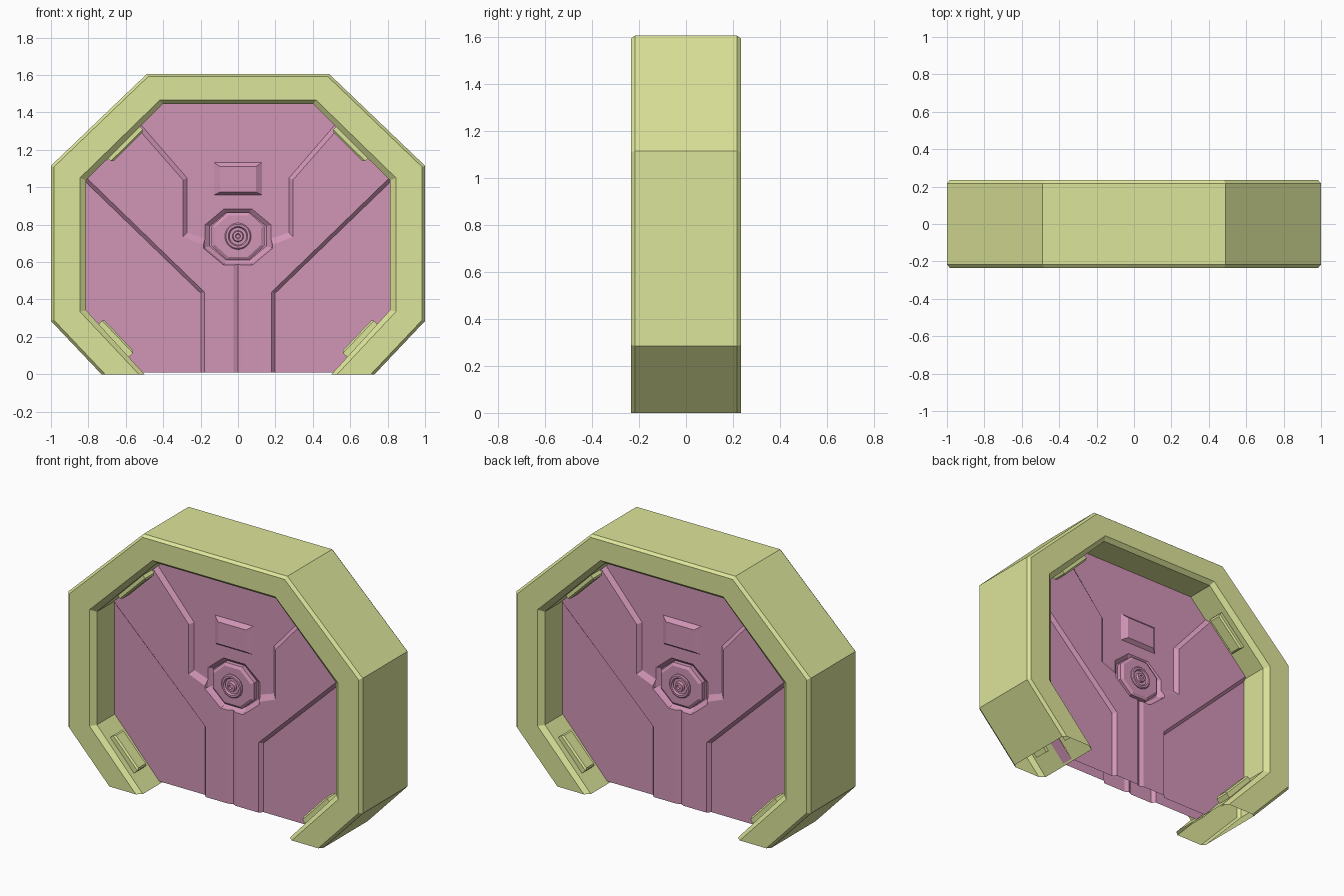
import bpy, bmesh, math
from mathutils import Vector

if "Cube" in bpy.data.objects:
    bpy.data.objects.remove(bpy.data.objects["Cube"])


def material(name, rgb):
    m = bpy.data.materials.new(name)
    m.diffuse_color = (*rgb, 1)
    m.use_nodes = True
    m.node_tree.nodes["Principled BSDF"].inputs["Base Color"].default_value = m.diffuse_color
    return m


GREEN = material("frame_green", (0.72, 0.78, 0.32))
PURPLE = material("door_purple", (0.64, 0.30, 0.47))


def loft(name, rings, mat=None, caps=True):
    """Skin equal-length rings of 3D points into a closed or open-ended solid."""
    bm = bmesh.new()
    vs = [[bm.verts.new(p) for p in r] for r in rings]
    n = len(rings[0])
    for a, b in zip(vs, vs[1:]):
        for i in range(n):
            j = (i + 1) % n
            bm.faces.new((a[i], a[j], b[j], b[i]))
    ends = [bm.faces.new(vs[0]), bm.faces.new(vs[-1])]
    bmesh.ops.recalc_face_normals(bm, faces=bm.faces)
    if not caps:
        bmesh.ops.delete(bm, geom=ends, context='FACES_ONLY')
    me = bpy.data.meshes.new(name)
    bm.to_mesh(me)
    bm.free()
    ob = bpy.data.objects.new(name, me)
    bpy.context.collection.objects.link(ob)
    if mat:
        me.materials.append(mat)
    return ob


def mirrored(half):
    """Right half outline, bottom to top, closed over to the left side."""
    return half + [(-x, z) for x, z in reversed(half) if x > 0]


def ring(outline, y):
    return [(x, y, z) for x, z in outline]


def polygon(n, r, cz, sx=1.0):
    """Regular polygon around (0, cz) with flat top; r is the apothem."""
    c = r / math.cos(math.pi / n)
    return [(sx * c * math.cos((i + .5) * math.tau / n),
             cz + c * math.sin((i + .5) * math.tau / n)) for i in range(n)]


def boolean(ob, tools, operation):
    bpy.context.view_layer.objects.active = ob
    for t in tools:
        m = ob.modifiers.new("bool", 'BOOLEAN')
        m.operation, m.solver, m.object = operation, 'EXACT', t
        bpy.ops.object.modifier_apply(modifier=m.name)
        bpy.data.objects.remove(t)


# Arch frame: one cross-section carried around an open octagon, open at the feet
outer = mirrored([(.73, 0), (1, .285), (1, 1.115), (.488, 1.605)])
front = mirrored([(.53, 0), (.845, .335), (.845, 1.05), (.417, 1.467)])
inner = mirrored([(.50, 0), (.812, .342), (.812, 1.037), (.403, 1.445)])
sections = []
for o, f, i in zip(outer, front, inner):
    c = Vector(o).lerp(Vector(f), .1)
    half = [(o, .217), (c, .235), (f, .235), (i, .21)]
    sections.append([(p[0], -y, p[1]) for p, y in half]
                    + [(p[0], y, p[1]) for p, y in reversed(half)])
loft("arch_frame", sections, GREEN, caps=False)

# Clips on the four inner diagonals, front and back
for sx in (-1, 1):
    for s in (-1, 1):
        for label, (cx, cz), d, nrm in (
                ("upper", (.61, 1.24), (-.71, .704), (-.704, -.71)),
                ("lower", (.66, .185), (.69, .724), (-.724, .69))):
            rings = []
            for h, l, w in ((-.03, .12, .045), (.022, .12, .045), (.032, .11, .036)):
                rings.append([(sx * (cx + d[0] * l * a + nrm[0] * h),
                               s * .13 + w * b,
                               cz + d[1] * l * a + nrm[1] * h)
                              for a, b in ((-1, -1), (1, -1), (1, 1), (-1, 1))])
            loft(label + "_clip", rings, GREEN)

# Door: flat slab plus a raised Y-shaped band with sloped edges on both faces
SLAB, BAND = .037, .058
slab_shape = mirrored([(.51, .01), (.83, .35), (.83, 1.05), (.41, 1.46)])
door = loft("door_panel", [ring(slab_shape, -SLAB), ring(slab_shape, SLAB)], PURPLE)
band_top = mirrored([(.18, .01), (.18, .44), (.83, 1.07), (.545, 1.325),
                     (.295, 1.04), (.295, .735), (.18, .69), (0, .69)])
band_foot = mirrored([(.20, .01), (.20, .432), (.84, 1.05), (.525, 1.345),
                      (.27, 1.05), (.27, .76), (.18, .73), (0, .73)])
band = loft("door_band", [ring(band_top, -BAND), ring(band_foot, -SLAB + .002),
                          ring(band_foot, SLAB - .002), ring(band_top, BAND)], PURPLE)
boolean(door, [band], 'UNION')

# Octagonal hub recess and shallow V seam
HZ = .738
cutters = []
for s in (-1, 1):
    cutters.append(loft("hub_cutter", [ring(polygon(8, r, HZ, 1.2), s * y) for r, y in
                                       ((.127, .018), (.147, SLAB), (.16, .075))]))
    cutters.append(loft("seam_cutter", [[(-.05, s * .07, z), (.05, s * .07, z),
                                         (0, s * .046, z)] for z in (-.05, .66)]))
boolean(door, cutters, 'DIFFERENCE')

# The door is open at the floor, like the frame
bm = bmesh.new()
bm.from_mesh(door.data)
under = [f for f in bm.faces if all(v.co.z < .015 for v in f.verts)]
bmesh.ops.delete(bm, geom=under, context='FACES')
bm.to_mesh(door.data)
bm.free()

for s in (-1, 1):
    # Raised block with sloped sides above the hub
    foot = [(-.14, .953), (.14, .953), (.14, 1.14), (-.14, 1.14)]
    top = [(-.095, .975), (.095, .975), (.095, 1.11), (-.095, 1.11)]
    loft("raised_block", [ring(foot, s * .03), ring(top, s * .06)], PURPLE)

    # Octagonal hub plate with chamfered rim
    loft("hub_plate", [ring(polygon(8, r, HZ, 1.1), s * y) for r, y in
                       ((.128, .01), (.128, .044), (.112, .054))], PURPLE)

    # Round stepped hub cap
    profile = ((.07, .045), (.07, .06), (.064, .066), (.052, .066), (.046, .056),
               (.03, .056), (.026, .072), (.014, .072), (.010, .066))
    cap = loft("hub_cap", [ring(polygon(24, r, HZ), s * y) for r, y in profile], PURPLE)
    bpy.ops.object.select_all(action='DESELECT')
    cap.select_set(True)
    bpy.context.view_layer.objects.active = cap
    bpy.ops.object.shade_smooth_by_angle(angle=math.radians(25))
